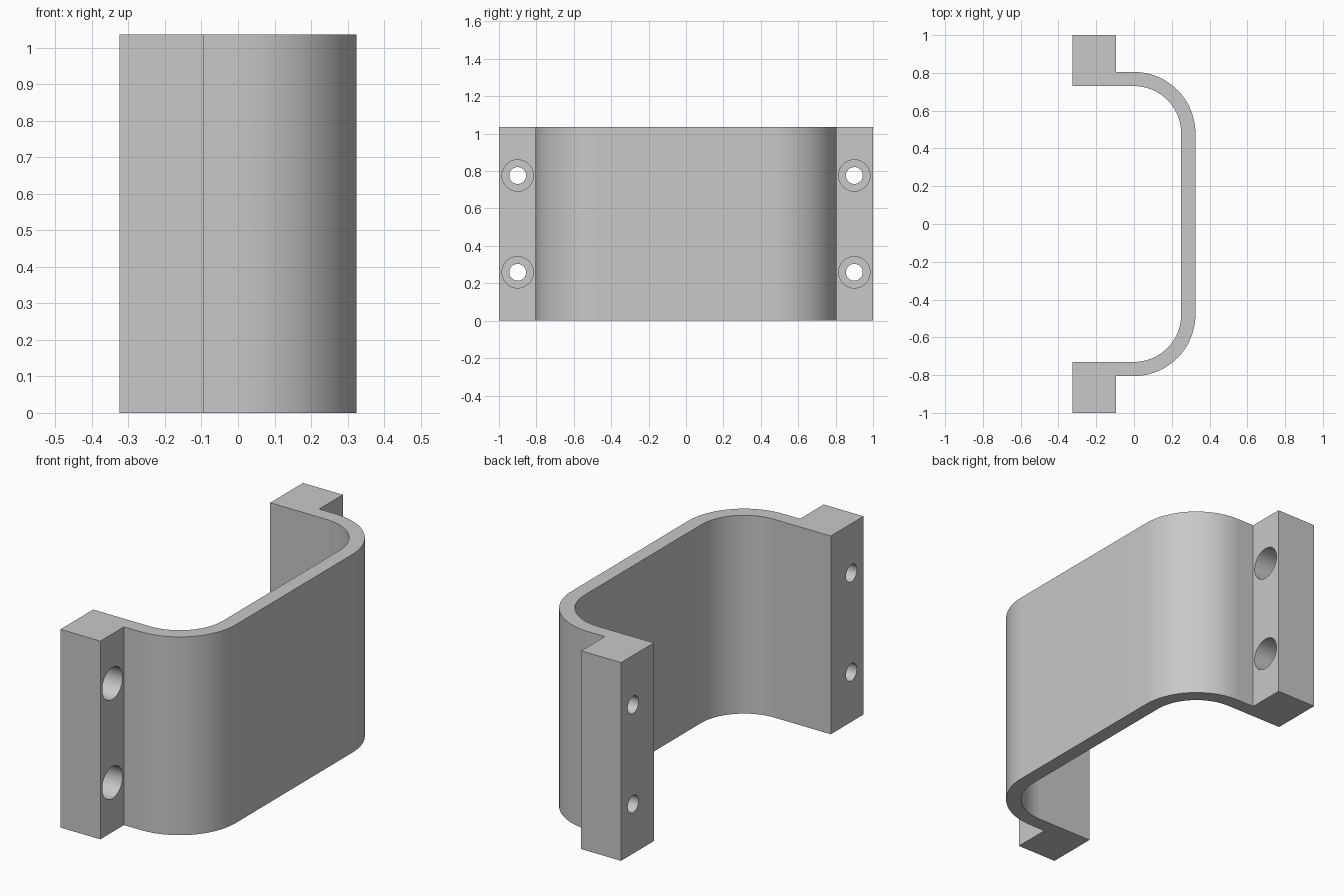
import bpy, bmesh, math
from mathutils import Matrix

if "Cube" in bpy.data.objects:
    bpy.data.objects.remove(bpy.data.objects["Cube"], do_unlink=True)

HEIGHT = 1.035
BACK, FLANGE_FRONT = -0.325, -0.095     # x extent of the mounting flanges
OUTER, INNER = 0.325, 0.25              # bend radii
BEND_Y = 0.48                           # y of the bend centres
SEGMENTS = 24

grey = bpy.data.materials.new("plain_grey")
grey.use_nodes = True
colour = (0.58, 0.58, 0.58, 1)
grey.diffuse_color = colour
grey.node_tree.nodes["Principled BSDF"].inputs["Base Color"].default_value = colour


def make_object(name, bm):
    bmesh.ops.recalc_face_normals(bm, faces=bm.faces)
    mesh = bpy.data.meshes.new(name)
    bm.to_mesh(mesh)
    bm.free()
    mesh.materials.append(grey)
    obj = bpy.data.objects.new(name, mesh)
    bpy.context.collection.objects.link(obj)
    return obj


def bend(radius):
    """Quarter bend from the side arm to the middle wall, on the +y side."""
    steps = [math.pi / 2 * (1 - i / SEGMENTS) for i in range(SEGMENTS + 1)]
    return [(radius * math.cos(a), BEND_Y + radius * math.sin(a)) for a in steps]


def mirrored(points):
    return [(x, -y) for x, y in reversed(points)]


# Bracket outline: flange, arm and bend, mirrored across y
outside = [(BACK, 1), (FLANGE_FRONT, 1), (FLANGE_FRONT, BEND_Y + OUTER)] + bend(OUTER)
inside = [(BACK, BEND_Y + INNER)] + bend(INNER)
outline = outside + mirrored(outside) + [(x, -y) for x, y in inside] + inside[::-1]

bm = bmesh.new()
face = bm.faces.new([bm.verts.new((x, y, 0)) for x, y in outline])
top = bmesh.ops.extrude_face_region(bm, geom=[face])
bmesh.ops.translate(bm, vec=(0, 0, HEIGHT),
                    verts=[v for v in top["geom"] if isinstance(v, bmesh.types.BMVert)])
bracket = make_object("bracket", bm)
bpy.context.view_layer.objects.active = bracket
bracket.select_set(True)


def drill(name, radius, x_start, x_end):
    """Cut the four screw holes along x at one radius and depth."""
    bm = bmesh.new()
    for y in (-0.9, 0.9):
        for z in (HEIGHT * 0.25, HEIGHT * 0.75):
            place = Matrix.Translation(((x_start + x_end) / 2, y, z)) @ Matrix.Rotation(math.pi / 2, 4, "Y")
            bmesh.ops.create_cone(bm, cap_ends=True, segments=40, radius1=radius,
                                  radius2=radius, depth=x_end - x_start, matrix=place)
    cutter = make_object(name, bm)
    cutter.hide_render = True
    cut = bracket.modifiers.new(name, "BOOLEAN")
    cut.operation = "DIFFERENCE"
    cut.solver = "EXACT"
    cut.object = cutter
    bpy.ops.object.modifier_apply(modifier=cut.name)
    bpy.data.objects.remove(cutter, do_unlink=True)


# Through holes, then the wide recesses for the screw heads
drill("screw_holes", 0.045, BACK - 0.1, FLANGE_FRONT + 0.1)
drill("head_recesses", 0.084, FLANGE_FRONT - 0.15, FLANGE_FRONT + 0.1)

# Smooth bends and holes, crisp edges and flat walls
bpy.ops.object.shade_smooth_by_angle(angle=math.radians(30))
weighted = bracket.modifiers.new("flat_walls", "WEIGHTED_NORMAL")
weighted.keep_sharp = True
